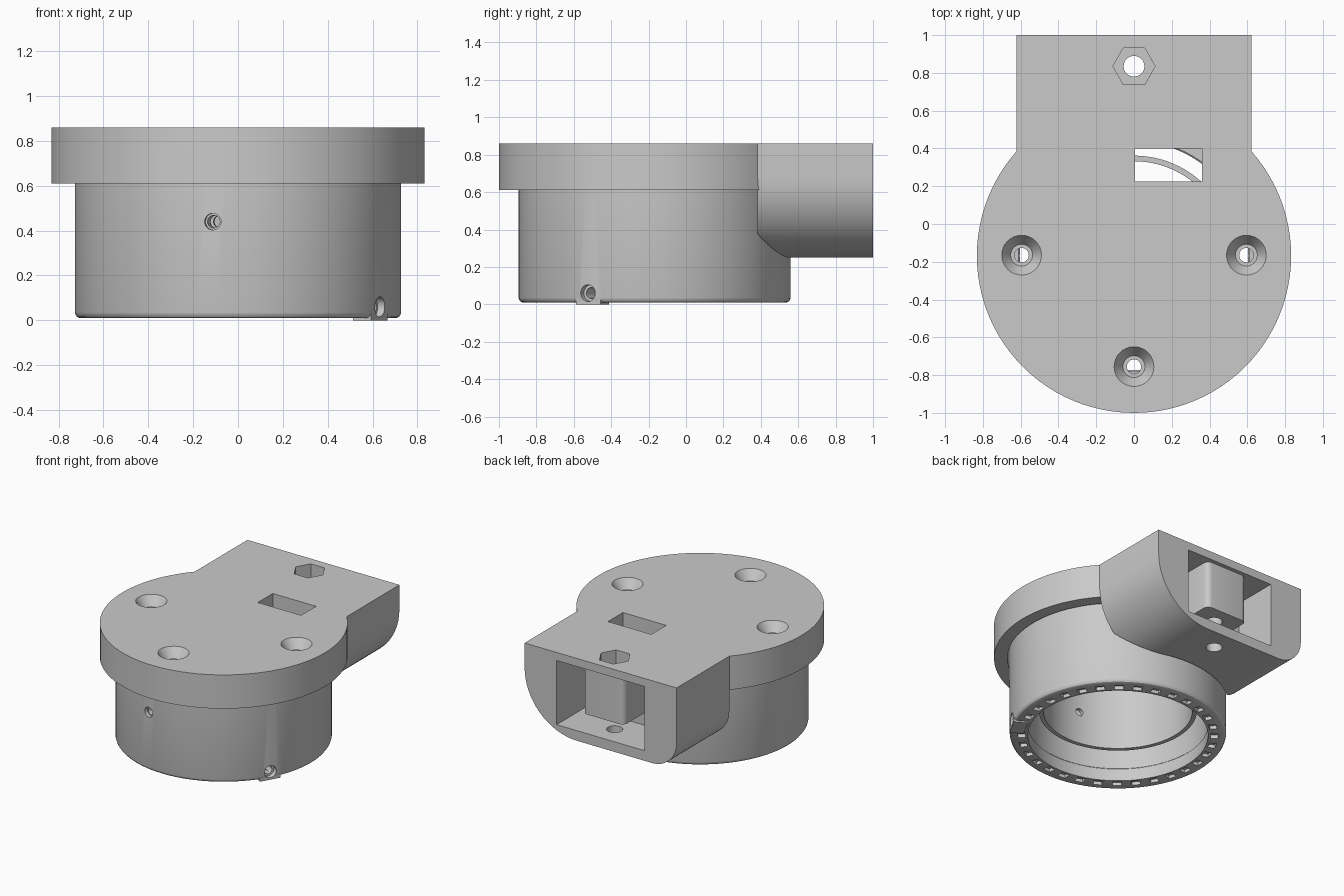
import bpy, bmesh, math
from mathutils import Matrix, Vector

if "Cube" in bpy.data.objects:
    bpy.data.objects.remove(bpy.data.objects["Cube"])

CY = -0.168         # axis of the round part
SEG = 96

grey = bpy.data.materials.new("plain grey")
grey.diffuse_color = (0.59, 0.59, 0.59, 1)
grey.use_nodes = True
grey.node_tree.nodes["Principled BSDF"].inputs["Base Color"].default_value = grey.diffuse_color


def finish(name, bm):
    bmesh.ops.recalc_face_normals(bm, faces=bm.faces)
    me = bpy.data.meshes.new(name)
    bm.to_mesh(me)
    bm.free()
    me.materials.append(grey)
    ob = bpy.data.objects.new(name, me)
    bpy.context.scene.collection.objects.link(ob)
    return ob


def revolve(name, prof, seg=SEG, x=0, y=CY):
    """Closed ring: (radius, z) profile turned about a vertical axis."""
    bm = bmesh.new()
    rings = [[bm.verts.new((x + r * math.cos(2 * math.pi * i / seg),
                            y + r * math.sin(2 * math.pi * i / seg), z)) for r, z in prof]
             for i in range(seg)]
    n = len(prof)
    for i in range(seg):
        a, b = rings[i], rings[(i + 1) % seg]
        for j in range(n):
            k = (j + 1) % n
            bm.faces.new((a[j], b[j], b[k], a[k]))
    return finish(name, bm)


def cone(name, x, y, z0, z1, r0, r1, seg=32, turn=0):
    bm = bmesh.new()
    m = Matrix.Translation((x, y, (z0 + z1) / 2)) @ Matrix.Rotation(turn, 4, 'Z')
    bmesh.ops.create_cone(bm, cap_ends=True, segments=seg, radius1=r0, radius2=r1, depth=z1 - z0, matrix=m)
    return finish(name, bm)


def add_box(bm, x0, x1, y0, y1, z0, z1, mat=Matrix()):
    m = Matrix.Translation(((x0 + x1) / 2, (y0 + y1) / 2, (z0 + z1) / 2))
    bmesh.ops.create_cube(bm, size=1, matrix=mat @ m @ Matrix.Diagonal((x1 - x0, y1 - y0, z1 - z0, 1)))


def box(name, *dims, mat=Matrix(), round_upright=0):
    bm = bmesh.new()
    add_box(bm, *dims, mat=mat)
    if round_upright:
        edges = [e for e in bm.edges if abs(e.verts[0].co.z - e.verts[1].co.z) > 0.01]
        bmesh.ops.bevel(bm, geom=edges, offset=round_upright, segments=5, profile=0.5, affect='EDGES')
    return finish(name, bm)


def radial(angle):
    """Frame on the main axis whose x points outwards at the given angle."""
    return Matrix.Translation((0, CY, 0)) @ Matrix.Rotation(angle, 4, 'Z')


def radial_hole(name, angle, z, r0, r1, rad):
    bm = bmesh.new()
    m = radial(angle) @ Matrix.Translation(((r0 + r1) / 2, 0, z)) @ Matrix.Rotation(math.pi / 2, 4, 'Y')
    bmesh.ops.create_cone(bm, cap_ends=True, segments=24, radius1=rad, radius2=rad, depth=r1 - r0, matrix=m)
    return finish(name, bm)


def boolean(target, tool, op='DIFFERENCE', keep=False):
    mod = target.modifiers.new("bool", 'BOOLEAN')
    mod.operation, mod.object, mod.solver = op, tool, 'EXACT'
    bpy.context.view_layer.objects.active = target
    bpy.ops.object.modifier_apply(modifier=mod.name)
    if not keep:
        bpy.data.objects.remove(tool)


# housing: round lid plus rear box with a large and a small rounded lower corner
housing = cone("housing", 0, CY, 0.61, 0.86, 0.832, 0.832, SEG)


def corner(cx, cz, r, a0, n=16):
    return [(cx + r * math.cos(a0 + i * math.pi / 2 / n), cz + r * math.sin(a0 + i * math.pi / 2 / n))
            for i in range(n + 1)]


profile = ([(0.623, 0.86), (-0.623, 0.86)] + corner(-0.423, 0.45, 0.2, math.pi)
           + corner(0.193, 0.68, 0.43, 1.5 * math.pi))
bm = bmesh.new()
face = bm.faces.new([bm.verts.new((x, 0.383, z)) for x, z in profile])
ext = bmesh.ops.extrude_face_region(bm, geom=[face])
bmesh.ops.translate(bm, vec=Vector((0, 0.617, 0)),
                    verts=[v for v in ext['geom'] if isinstance(v, bmesh.types.BMVert)])
boolean(housing, finish("rear_box", bm), 'UNION')

# hollow underside, then the inner sleeve hanging from the ceiling
boolean(housing, cone("socket_cut", 0, CY, -0.1, 0.76, 0.742, 0.742, SEG))
boolean(housing, revolve("sleeve", [(0.5, 0.2), (0.53, 0.2), (0.53, 0.8), (0.5, 0.8)]), 'UNION')

# rear pocket, cable passage and window
boolean(housing, box("pocket_cut", -0.36, 0.36, 0.67, 1.1, 0.325, 0.80))
passage = box("passage_cut", 0.003, 0.357, 0.38, 0.75, 0.335, 0.73)
boolean(housing, passage, keep=True)
boolean(housing, box("window_cut", 0.005, 0.36, 0.225, 0.40, 0.70, 0.95))

# nut block hanging in the pocket, with hex seat and bolt hole
boolean(housing, box("nut_block", -0.17, 0.17, 0.69, 0.97, 0.45, 0.83, round_upright=0.04), 'UNION')
boolean(housing, cone("nut_cut", 0, 0.835, 0.6, 0.95, 0.112, 0.112, 6, math.pi / 6))
boolean(housing, cone("bolt_cut", 0, 0.835, 0.1, 0.7, 0.055, 0.055))

# countersunk screw holes
for x, y in ((-0.595, -0.165), (0.595, -0.165), (0, -0.755)):
    boolean(housing, cone("sink_cut", x, y, 0.79, 0.87, 0.058, 0.112))
    boolean(housing, cone("screw_cut", x, y, 0.6, 0.83, 0.038, 0.038))

# faint flat on the lid rim
boolean(housing, box("flat_cut", 0.8275, 0.9, -0.075, 0.075, 0.55, 0.76,
                     mat=radial(math.atan2(-0.78, -0.28))))

# body: outer tube with rounded foot
body = revolve("body_tube", [(0.612, 0.75), (0.727, 0.75), (0.727, 0.035), (0.724, 0.024), (0.717, 0.015),
                             (0.705, 0.01), (0.605, 0.01), (0.605, 0.1), (0.612, 0.107)])
boolean(body, passage)

# ring of slots under the foot
bm = bmesh.new()
for i in range(32):
    add_box(bm, 0.622, 0.672, -0.03, 0.03, -0.05, 0.035, mat=radial(2 * math.pi * (i + 0.5) / 32))
boolean(body, finish("slot_cut", bm))

# lug at the foot with its hole, and the small side hole
lug = math.atan2(-0.355, 0.63)
boolean(body, box("lug", 0.63, 0.724, -0.075, 0.075, 0, 0.03, mat=radial(lug)), 'UNION')
boolean(body, radial_hole("lug_cut", lug, 0.06, 0.5, 0.9, 0.03))
boolean(body, radial_hole("lug_sink_cut", lug, 0.06, 0.69, 0.9, 0.045))
side = math.atan2(-0.715, -0.112)
pin = radial_hole("side_cut", side, 0.44, 0.4, 0.8, 0.028)
boolean(housing, pin, keep=True)
boolean(body, pin)
boolean(body, radial_hole("side_sink_cut", side, 0.44, 0.70, 0.8, 0.037))

# smooth round walls, crisp edges
for ob in (housing, body):
    bpy.ops.object.select_all(action='DESELECT')
    ob.select_set(True)
    bpy.context.view_layer.objects.active = ob
    bpy.ops.object.shade_smooth_by_angle(angle=math.radians(25))
